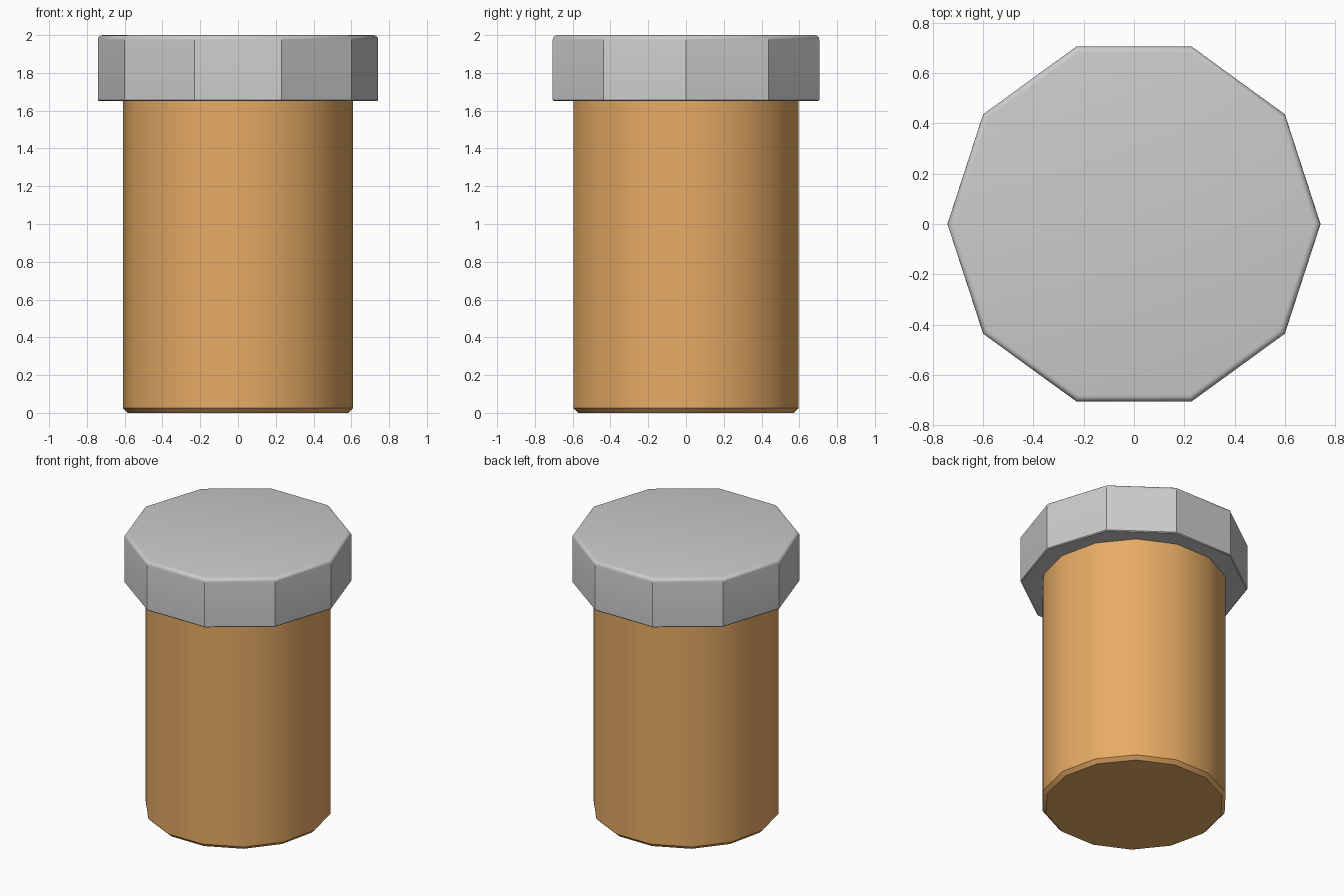
import bpy, bmesh, math

if "Cube" in bpy.data.objects:
    bpy.data.objects.remove(bpy.data.objects["Cube"])


def turned(name, sides, profile):
    """Closed prism made by stacking polygon rings at (radius, z)."""
    bm = bmesh.new()
    rings = []
    for r, z in profile:
        rings.append([bm.verts.new((r * math.cos(2 * math.pi * i / sides),
                                    r * math.sin(2 * math.pi * i / sides), z))
                      for i in range(sides)])
    for a, b in zip(rings, rings[1:]):
        for i in range(sides):
            j = (i + 1) % sides
            bm.faces.new((a[i], a[j], b[j], b[i]))
    bm.faces.new(rings[0][::-1])
    bm.faces.new(rings[-1])
    mesh = bpy.data.meshes.new(name)
    bm.to_mesh(mesh)
    bm.free()
    obj = bpy.data.objects.new(name, mesh)
    bpy.context.collection.objects.link(obj)
    bpy.context.view_layer.objects.active = obj
    bpy.ops.object.select_all(action='DESELECT')
    obj.select_set(True)
    bpy.ops.object.shade_smooth_by_angle(angle=math.radians(32))
    return obj


# Ten-sided head with a rounded top rim and a tiny bottom chamfer
R, TOP, BEV = 0.742, 2.0, 0.025
rim = [(R - BEV * (1 - math.cos(t)), TOP - BEV * (1 - math.sin(t)))
       for t in (math.pi / 2 * k / 4 for k in range(5))]
turned("head", 10, [(R - 0.006, 1.65), (R, 1.656)] + rim)

# Fourteen-sided shank with a chamfered foot
shank = turned("shank", 14, [(0.585, 0.0), (0.61, 0.025), (0.61, 1.66)])
copper = bpy.data.materials.new("copper")
copper.diffuse_color = (0.8, 0.41, 0.13, 1)
copper.use_nodes = True
copper.node_tree.nodes["Principled BSDF"].inputs["Base Color"].default_value = copper.diffuse_color
shank.data.materials.append(copper)
